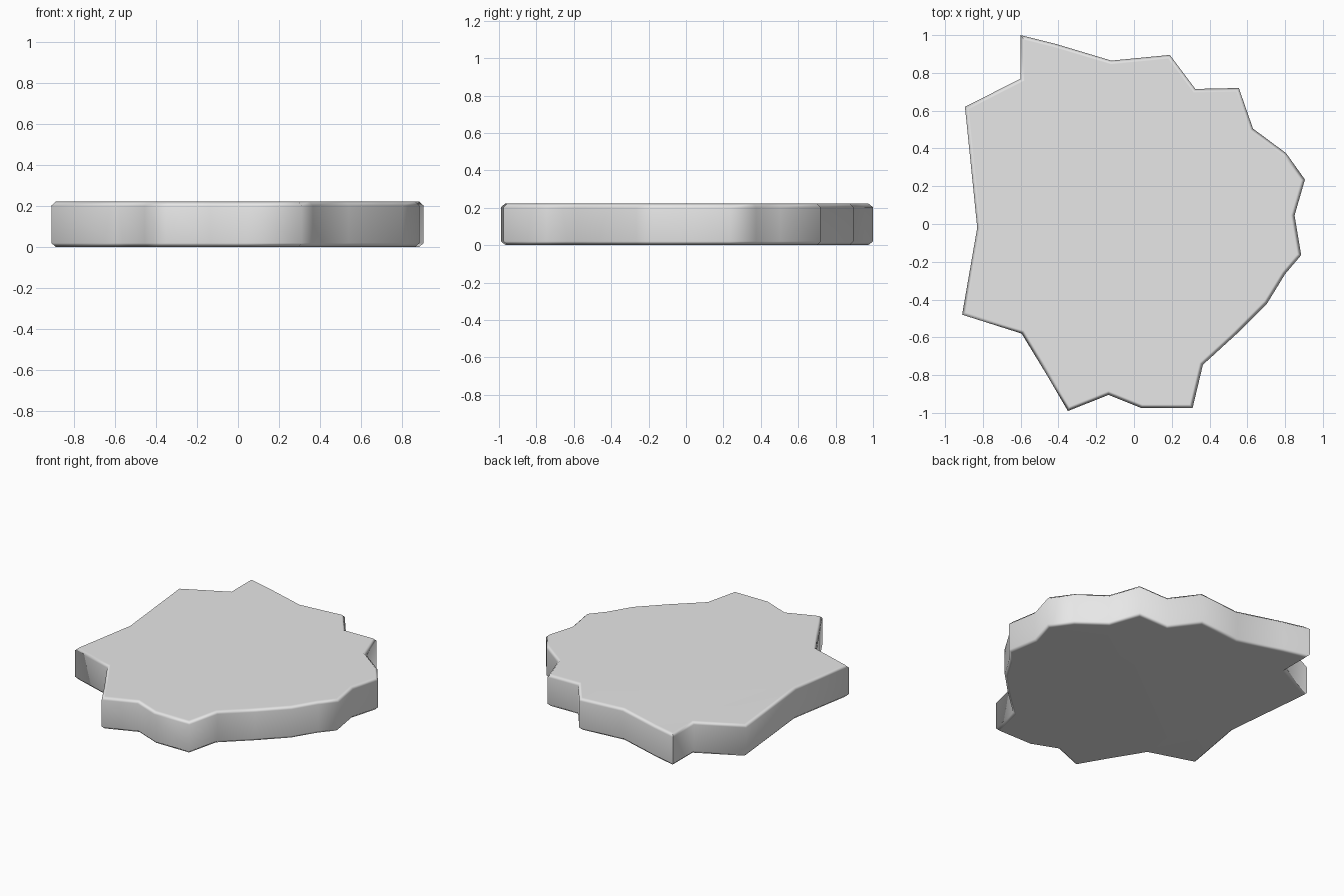
import bpy, bmesh, math

if "Cube" in bpy.data.objects:
    bpy.data.objects.remove(bpy.data.objects["Cube"])

HEIGHT = 0.223
BEVEL = 0.02

# Irregular broken-stone outline, clockwise from the back left spike
OUTLINE = [
    (-0.60, 1.0), (-0.42, 0.955), (-0.12, 0.865), (0.19, 0.895), (0.325, 0.715),
    (0.555, 0.72), (0.63, 0.505), (0.805, 0.375), (0.905, 0.235), (0.85, 0.045),
    (0.885, -0.165), (0.80, -0.265), (0.705, -0.42), (0.54, -0.585), (0.365, -0.745),
    (0.31, -0.975), (0.04, -0.975), (-0.135, -0.905), (-0.35, -0.99), (-0.455, -0.81),
    (-0.595, -0.58), (-0.91, -0.48), (-0.83, -0.02), (-0.895, 0.62), (-0.60, 0.77),
]

# Extrude the outline into a slab
bm = bmesh.new()
base = bm.faces.new([bm.verts.new((x, y, 0)) for x, y in OUTLINE])
ext = bmesh.ops.extrude_face_region(bm, geom=[base], use_keep_orig=True)
for v in ext["geom"]:
    if isinstance(v, bmesh.types.BMVert):
        v.co.z = HEIGHT
bmesh.ops.recalc_face_normals(bm, faces=bm.faces)

# Chamfer the upper and lower rims
rims = [e for e in bm.edges if abs(e.verts[0].co.z - e.verts[1].co.z) < 1e-5]
bmesh.ops.bevel(bm, geom=rims, offset=BEVEL, offset_type='OFFSET', segments=1,
                profile=0.5, affect='EDGES', clamp_overlap=True)

mesh = bpy.data.meshes.new("stone_slab")
bm.to_mesh(mesh)
bm.free()
slab = bpy.data.objects.new("stone_slab", mesh)
bpy.context.collection.objects.link(slab)

mat = bpy.data.materials.new("light grey")
mat.diffuse_color = (0.8, 0.8, 0.8, 1)
mat.use_nodes = True
mat.node_tree.nodes["Principled BSDF"].inputs["Base Color"].default_value = mat.diffuse_color
mesh.materials.append(mat)

# Soft rims, with only the tightest spikes left sharp
bpy.context.view_layer.objects.active = slab
slab.select_set(True)
bpy.ops.object.shade_smooth_by_angle(angle=math.radians(60))
# Face-weighted normals keep the large top and bottom flat
wn = slab.modifiers.new("flat_faces", 'WEIGHTED_NORMAL')
wn.keep_sharp = True
